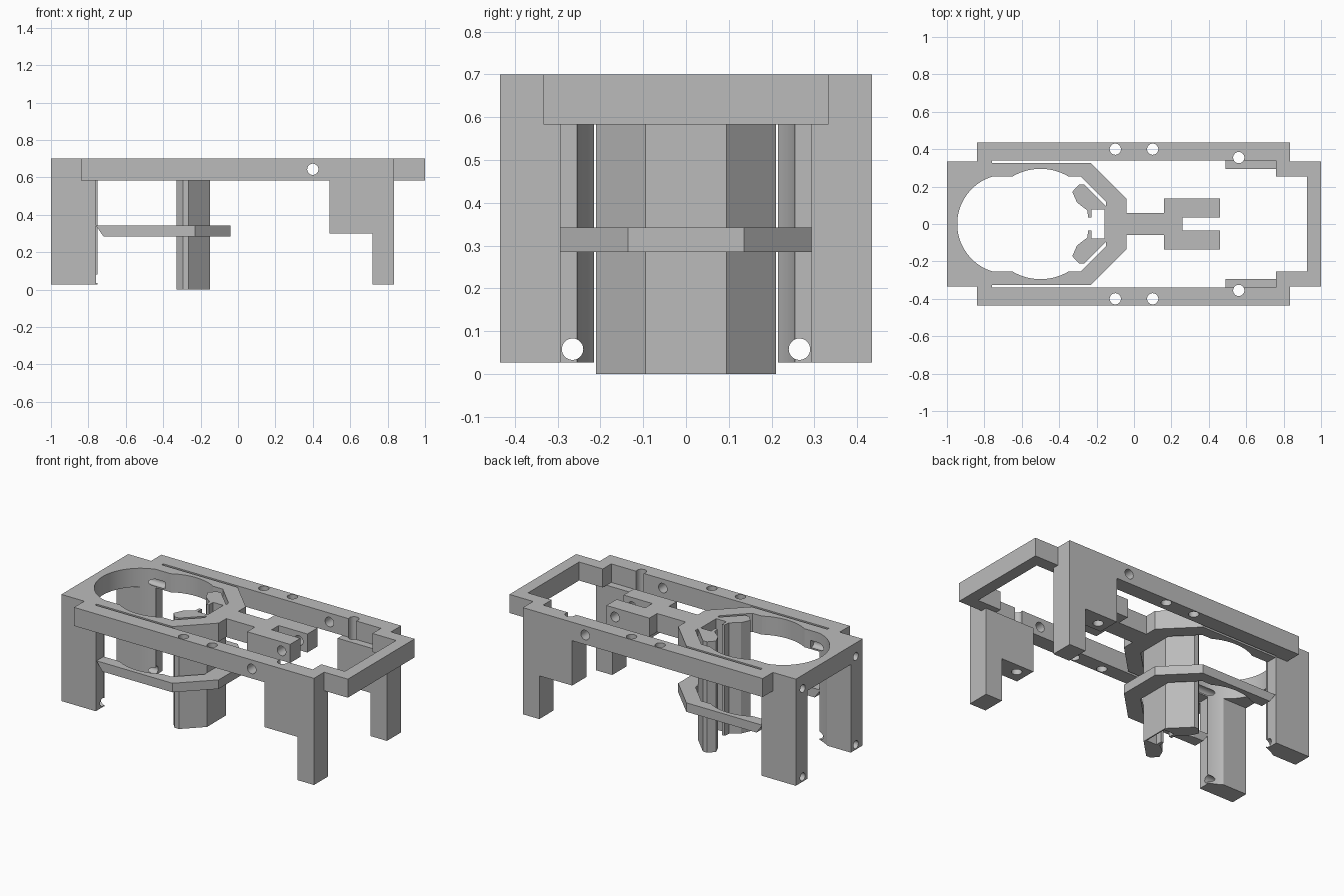
import bpy, bmesh
from math import sin, cos, radians, pi
from mathutils import Matrix, Vector

cube = bpy.data.objects.get("Cube")
if cube:
    bpy.data.objects.remove(cube, do_unlink=True)

grey = bpy.data.materials.new("plain grey")
grey.use_nodes = True
grey.diffuse_color = (0.5, 0.5, 0.5, 1)
grey.node_tree.nodes["Principled BSDF"].inputs["Base Color"].default_value = (0.5, 0.5, 0.5, 1)


def arc(cx, r, a, b, n):
    """Points on a circle centred on the x axis."""
    return [(cx + r * cos(radians(a + (b - a) * i / n)),
             r * sin(radians(a + (b - a) * i / n))) for i in range(n + 1)]


def add_object(name, bm):
    bmesh.ops.recalc_face_normals(bm, faces=bm.faces)
    mesh = bpy.data.meshes.new(name)
    bm.to_mesh(mesh)
    bm.free()
    obj = bpy.data.objects.new(name, mesh)
    bpy.context.collection.objects.link(obj)
    return obj


def half_prism(name, outline, lo, hi, axis="z"):
    """Extrude the +y half of a part, open on the centre plane, and mirror it."""
    bm = bmesh.new()
    if axis == "z":
        points, step = [(x, y, lo) for x, y in outline], (0, 0, hi - lo)
    else:
        points, step = [(x, lo, z) for x, z in outline], (0, hi - lo, 0)
    face = bm.faces.new([bm.verts.new(p) for p in points])
    top = bmesh.ops.extrude_face_region(bm, geom=[face])["geom"]
    bmesh.ops.translate(bm, vec=step, verts=[v for v in top if isinstance(v, bmesh.types.BMVert)])
    if not face.is_valid or len(bm.faces) < len(outline) + 2:
        bm.faces.new([v for v in bm.verts][:len(outline)])
    middle = [f for f in bm.faces if all(abs(v.co.y) < 1e-5 for v in f.verts)]
    bmesh.ops.delete(bm, geom=middle, context="FACES")
    obj = add_object(name, bm)
    mirror = obj.modifiers.new("mirror", "MIRROR")
    mirror.use_axis = (False, True, False)
    mirror.merge_threshold = 0.0005
    return obj


def finish(obj, holes=()):
    """Drill (centre, axis, length, radius) holes, then bake and shade."""
    cutter = None
    if holes:
        bm = bmesh.new()
        for centre, axis, length, radius in holes:
            turn = Vector((0, 0, 1)).rotation_difference(Vector(axis)).to_matrix().to_4x4()
            bmesh.ops.create_cone(bm, cap_ends=True, segments=32, radius1=radius, radius2=radius,
                                  depth=length, matrix=Matrix.Translation(centre) @ turn)
        cutter = add_object("hole_cutter", bm)
        cutter.hide_render = True
        drill = obj.modifiers.new("holes", "BOOLEAN")
        drill.operation, drill.solver, drill.object = "DIFFERENCE", "EXACT", cutter
    bpy.context.view_layer.update()
    graph = bpy.context.evaluated_depsgraph_get()
    mesh = bpy.data.meshes.new_from_object(obj.evaluated_get(graph))
    obj.modifiers.clear()
    obj.data = mesh
    mesh.materials.clear()
    mesh.materials.append(grey)
    if cutter:
        bpy.data.objects.remove(cutter, do_unlink=True)
    bpy.ops.object.select_all(action="DESELECT")
    obj.select_set(True)
    bpy.context.view_layer.objects.active = obj
    bpy.ops.object.shade_smooth_by_angle(angle=radians(25))


X, Y, Z = (1, 0, 0), (0, 1, 0), (0, 0, 1)
SIDES = (-1, 1)

# Shared outlines: ring outside, ring inside, round end of the opening
ring_outer = [(-.76, .325), (-.23, .325), (-.04, .135)]
ring_inner = [(-.15, .12), (-.285, .255)] + arc(-.5, .295, 59.8, 120.2, 16)
round_end = arc(-.68, .265, 105.8, 180, 20)

# Top frame with ring, neck and fork
outside = [(-1, 0), (-1, .333), (-.84, .333), (-.84, .435), (.835, .435),
           (.835, .333), (1, .333), (1, 0)]
rail_inside = [(.925, 0), (.925, .255), (.76, .255), (.76, .34), (-.76, .34)]
fork = [(-.04, .06), (.16, .06), (.16, .137), (.46, .137), (.46, .035), (.26, .035), (.26, 0)]
frame = half_prism("top_frame", outside + rail_inside + ring_outer + fork + [(-.15, 0)]
                   + ring_inner + round_end, .583, .70)
post_holes = [((.56, s * .355, .5), Z, 1, .03) for s in SIDES]
rail_holes = [((x, s * .4, .64), Z, .4, .03) for s in SIDES for x in (-.1, .1)]
cross_hole = [((.4, 0, .643), Y, 1.2, .03)]
end_holes = [((-.89, s * .265, .615), X, .4, .025) for s in SIDES]
finish(frame, post_holes + rail_holes + cross_hole + end_holes)

# Legs beside the round opening
curve = [p for p in arc(-.68, .265, 105.8, 125.8, 8)]
round_legs = half_prism("round_end_legs", [(-1, .215), (-1, .333), (-.76, .333), (-.76, .255)]
                        + curve, .027, .583)
finish(round_legs, [((-.9, s * .265, .058), X, .5, .025) for s in SIDES])

# Stepped legs at the open end
step_legs = half_prism("stepped_legs", [(.49, .3), (.49, .583), (.835, .583), (.835, .027),
                                        (.72, .027), (.72, .3)], .293, .435, "y")
finish(step_legs, post_holes)

# Lower spring arms, with undercut tips
arms = half_prism("lower_arms", [(-.04, 0), (-.15, 0)] + ring_inner
                  + [(-.76, .255)] + ring_outer, .285, .342)
for v in arms.data.vertices:
    if v.co.x < -.75 and v.co.z < .3:
        v.co.x += .04
finish(arms)

# Hollow clip column
clip = half_prism("clip_column", [(-.15, 0), (-.15, .095), (-.265, .21), (-.295, .21), (-.33, .172),
                                  (-.305, .115), (-.25, .073), (-.245, .035), (-.228, .035),
                                  (-.228, .077), (-.157, .077), (-.157, 0)], 0, .70)
finish(clip)
